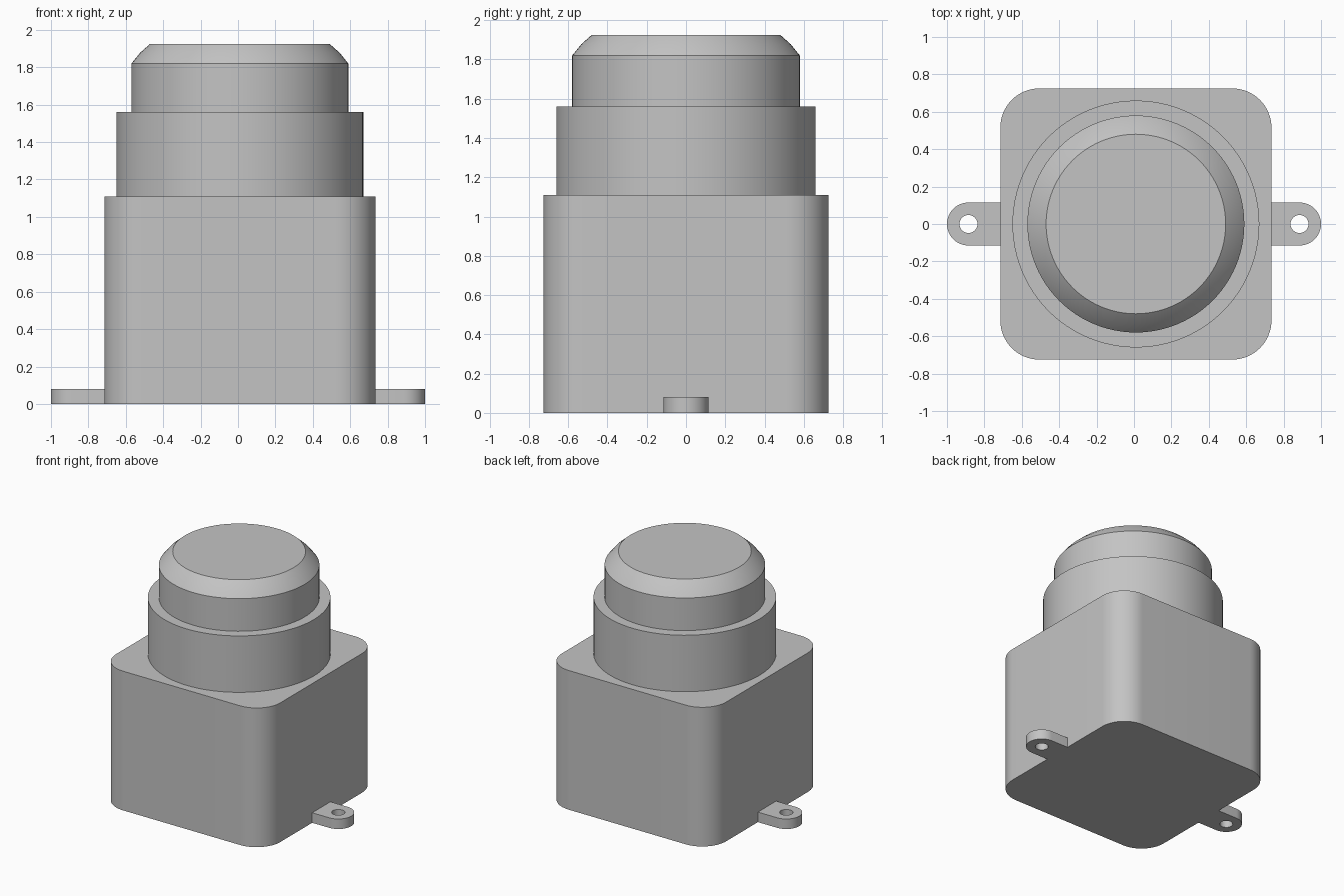
import bpy, bmesh, math
from math import pi, cos, sin

cube = bpy.data.objects.get("Cube")
if cube:
    bpy.data.objects.remove(cube, do_unlink=True)

grey = bpy.data.materials.new("plain grey")
grey.use_nodes = True
color = (0.55, 0.55, 0.55, 1)
grey.diffuse_color = color
grey.node_tree.nodes["Principled BSDF"].inputs["Base Color"].default_value = color

CENTRE_X = 0.01   # the housing sits slightly off the tab centre


def arc(cx, cy, r, start, end, steps):
    return [(cx + r * cos(start + (end - start) * i / steps),
             cy + r * sin(start + (end - start) * i / steps)) for i in range(steps + 1)]


def finish(obj):
    """Weld, orient, shade and colour a part."""
    bm = bmesh.new()
    bm.from_mesh(obj.data)
    bmesh.ops.remove_doubles(bm, verts=bm.verts, dist=0.0005)
    bmesh.ops.recalc_face_normals(bm, faces=bm.faces)
    bm.to_mesh(obj.data)
    bm.free()
    obj.data.materials.clear()
    obj.data.materials.append(grey)
    bpy.ops.object.select_all(action='DESELECT')
    obj.select_set(True)
    bpy.context.view_layer.objects.active = obj
    bpy.ops.object.shade_smooth_by_angle(angle=math.radians(33))


def plate(name, loops, height):
    """Extrude flat outlines upward from the ground; inner loops become holes."""
    curve = bpy.data.curves.new(name, 'CURVE')
    curve.dimensions = '2D'
    curve.fill_mode = 'BOTH'
    curve.extrude = height / 2
    for loop in loops:
        spline = curve.splines.new('POLY')
        spline.points.add(len(loop) - 1)
        for point, (x, y) in zip(spline.points, loop):
            point.co = (x, y, 0, 1)
        spline.use_cyclic_u = True
    helper = bpy.data.objects.new(name + " outline", curve)
    bpy.context.collection.objects.link(helper)
    bpy.context.view_layer.update()
    graph = bpy.context.evaluated_depsgraph_get()
    mesh = bpy.data.meshes.new_from_object(helper.evaluated_get(graph))
    bpy.data.objects.remove(helper, do_unlink=True)
    for v in mesh.vertices:
        v.co.z += height / 2
    obj = bpy.data.objects.new(name, mesh)
    bpy.context.collection.objects.link(obj)
    finish(obj)


def turned(name, profile, sides=96):
    """Closed solid of revolution from (radius, height) points."""
    bm = bmesh.new()
    rings = [[bm.verts.new((CENTRE_X + r * cos(2 * pi * i / sides),
                            r * sin(2 * pi * i / sides), z)) for i in range(sides)]
             for r, z in profile]
    for low, high in zip(rings, rings[1:]):
        for i in range(sides):
            j = (i + 1) % sides
            bm.faces.new((low[i], low[j], high[j], high[i]))
    bm.faces.new(rings[0])
    bm.faces.new(rings[-1])
    mesh = bpy.data.meshes.new(name)
    bm.to_mesh(mesh)
    bm.free()
    obj = bpy.data.objects.new(name, mesh)
    bpy.context.collection.objects.link(obj)
    finish(obj)


# Square housing with rounded corners
half, radius = 0.725, 0.21
inner = half - radius
outline = []
for k, (sx, sy) in enumerate([(1, 1), (-1, 1), (-1, -1), (1, -1)]):
    outline += arc(CENTRE_X + sx * inner, sy * inner, radius, k * pi / 2, (k + 1) * pi / 2, 16)
plate("housing", [outline], 1.11)

# Round collar and bevelled cap
turned("collar", [(0.66, 1.11), (0.66, 1.56)])
turned("cap", [(0.58, 1.56), (0.58, 1.82), (0.534, 1.877), (0.48, 1.925)])

# Mounting tabs with screw holes
for name, side in (("left_tab", 1), ("right_tab", -1)):
    tab = [(0.70, -0.115)] + arc(0.885, 0, 0.115, -pi / 2, pi / 2, 24) + [(0.70, 0.115)]
    hole = arc(0.885, 0, 0.048, 0, 2 * pi, 32)[:-1]
    plate(name, [[(side * x, y) for x, y in loop] for loop in (tab, hole)], 0.08)
